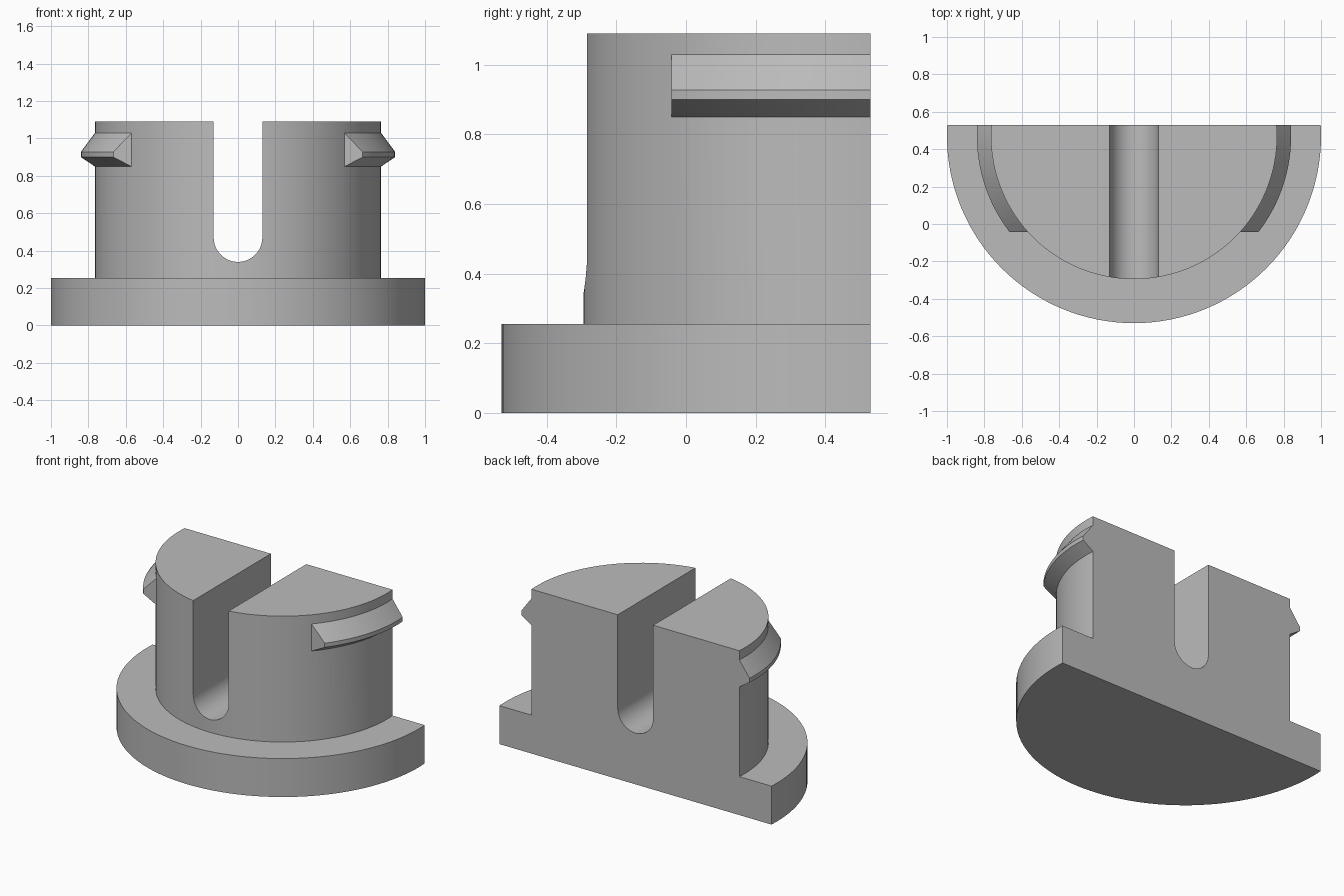
import bpy, bmesh, math
from mathutils import Matrix

if "Cube" in bpy.data.objects:
    bpy.data.objects.remove(bpy.data.objects["Cube"])

CENTRE_Y, BACK_Y = 0.47, 0.53
SEGMENTS = 128

grey = bpy.data.materials.new("plain grey")
grey.use_nodes = True
grey.diffuse_color = (0.5, 0.5, 0.5, 1)
grey.node_tree.nodes["Principled BSDF"].inputs["Base Color"].default_value = (0.5, 0.5, 0.5, 1)


def make_object(name, bm):
    bmesh.ops.recalc_face_normals(bm, faces=bm.faces)
    mesh = bpy.data.meshes.new(name)
    bm.to_mesh(mesh)
    bm.free()
    mesh.materials.append(grey)
    obj = bpy.data.objects.new(name, mesh)
    bpy.context.collection.objects.link(obj)
    return obj


def revolve(profile):
    """Turn a closed (radius, z) outline about the vertical axis."""
    bm = bmesh.new()
    verts = [bm.verts.new((r, CENTRE_Y, z)) for r, z in profile]
    edges = [bm.edges.new((v, verts[i - 1])) for i, v in enumerate(verts)]
    bmesh.ops.spin(bm, geom=verts + edges, cent=(0, CENTRE_Y, 0), axis=(0, 0, 1),
                   angle=math.tau, steps=SEGMENTS, use_duplicate=False)
    bmesh.ops.remove_doubles(bm, verts=bm.verts, dist=1e-4)
    return bm


def combine(target, tool, operation):
    mod = target.modifiers.new(operation, 'BOOLEAN')
    mod.object, mod.operation, mod.solver = tool, operation, 'EXACT'
    bpy.context.view_layer.objects.active = target
    bpy.ops.object.modifier_apply(modifier=mod.name)
    bpy.data.objects.remove(tool)


# Round flange with a narrower boss on top
body = make_object("flanged_plug", revolve(
    [(0, 0), (1, 0), (1, 0.255), (0.765, 0.255), (0.765, 1.09), (0, 1.09)]))

# Bevelled snap ridge, kept only towards the back so it forms two side catches
bm = revolve([(0.74, 0.833), (0.84, 0.9), (0.84, 0.928), (0.74, 1.063)])
cut = bmesh.ops.bisect_plane(bm, geom=bm.verts[:] + bm.edges[:] + bm.faces[:],
                             plane_co=(0, -0.042, 0), plane_no=(0, -1, 0), clear_outer=True)
bmesh.ops.holes_fill(bm, edges=[e for e in cut["geom_cut"] if isinstance(e, bmesh.types.BMEdge)])
combine(body, make_object("snap_ridge", bm), 'UNION')

# Round-bottomed slot running front to back
bm = bmesh.new()
outline = [(0.13, 1.4), (-0.13, 1.4)]
outline += [(0.13 * math.cos(a), 0.47 + 0.13 * math.sin(a))
            for a in (math.pi * (1 + i / 32) for i in range(33))]
face = bm.faces.new([bm.verts.new((x, -1, z)) for x, z in outline])
ext = bmesh.ops.extrude_face_region(bm, geom=[face])
bmesh.ops.translate(bm, vec=(0, 3, 0),
                    verts=[v for v in ext["geom"] if isinstance(v, bmesh.types.BMVert)])
combine(body, make_object("slot_cutter", bm), 'DIFFERENCE')

# Flat back
bm = bmesh.new()
bmesh.ops.create_cube(bm, size=4, matrix=Matrix.Translation((0, BACK_Y + 2, 0)))
combine(body, make_object("back_cutter", bm), 'DIFFERENCE')

# Smooth round walls, crisp edges
bpy.ops.object.select_all(action='DESELECT')
body.select_set(True)
bpy.context.view_layer.objects.active = body
bpy.ops.object.shade_smooth_by_angle(angle=math.radians(20))
